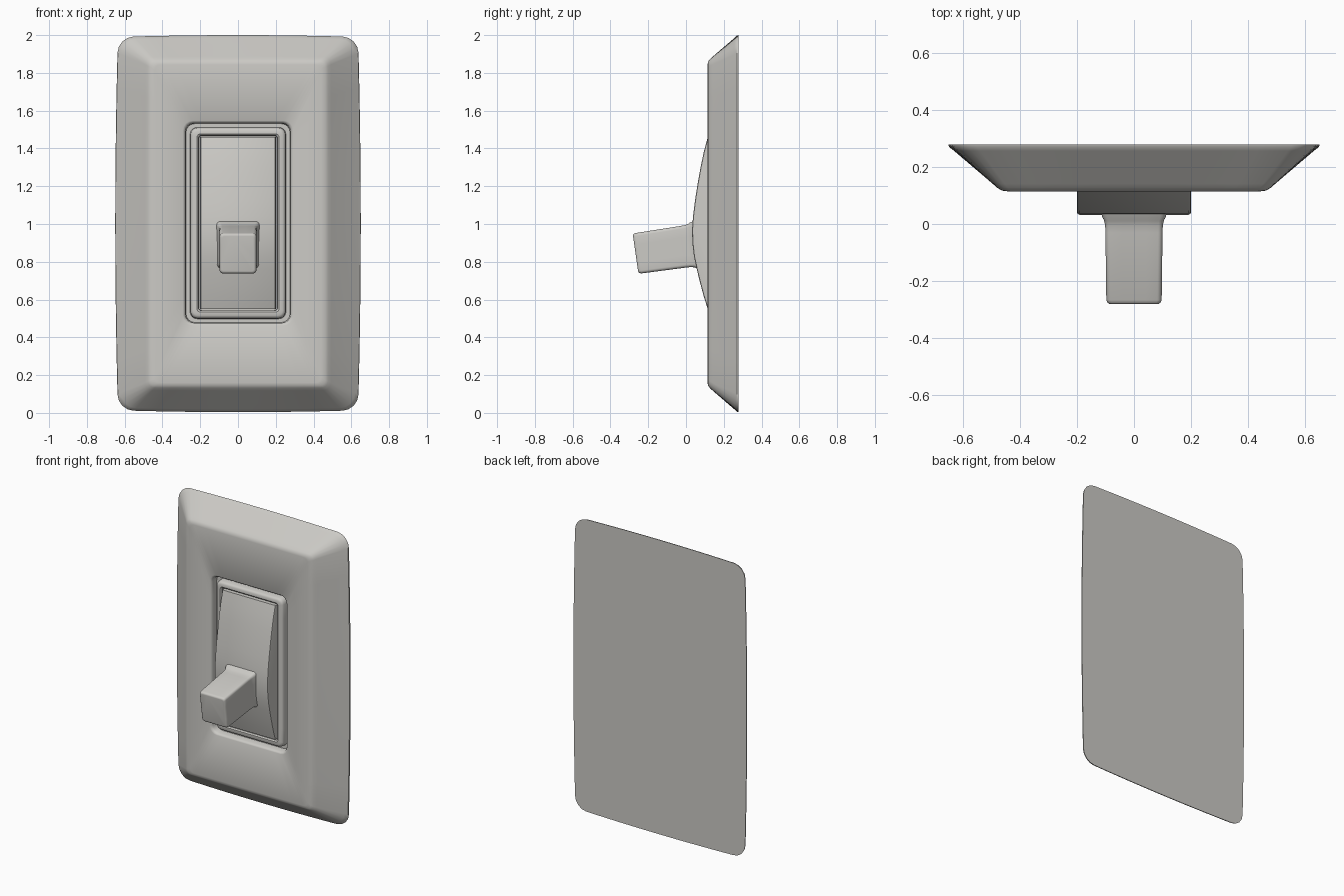
import bpy, bmesh, math
from mathutils import Vector

mat = bpy.data.materials.new("warm_light_grey")
mat.diffuse_color = (0.60, 0.59, 0.56, 1)


def outline(hx, hz, r, bx=0.0, bz=0.0, side=10, corner=4):
    """Rounded rectangle with slightly bulging sides, as 2D points."""
    pts = []
    for k, (sx, sz) in enumerate([(1, 1), (-1, 1), (-1, -1), (1, -1)]):
        arc = []
        for i in range(corner + 1):
            a = math.pi / 2 * (k + i / corner)
            arc.append(Vector((sx * (hx - r) + r * math.cos(a),
                               sz * (hz - r) + r * math.sin(a))))
        if pts:
            a, b = pts[-1], arc[0]
            pts += [a.lerp(b, i / side) for i in range(1, side)]
        pts += arc
    a, b = pts[-1], pts[0]
    pts += [a.lerp(b, i / side) for i in range(1, side)]
    return [(p.x * (1 - bx * (p.y / hz) ** 2), p.y * (1 - bz * (p.x / hx) ** 2)) for p in pts]


def finish(name, bm, angle=35):
    bmesh.ops.recalc_face_normals(bm, faces=bm.faces)
    me = bpy.data.meshes.new(name)
    bm.to_mesh(me)
    bm.free()
    ob = bpy.data.objects.new(name, me)
    bpy.context.collection.objects.link(ob)
    me.materials.append(mat)
    bpy.ops.object.select_all(action='DESELECT')
    ob.select_set(True)
    bpy.context.view_layer.objects.active = ob
    bpy.ops.object.shade_smooth_by_angle(angle=math.radians(angle))
    return ob


def loft(name, rings, angle=35):
    """Skin a list of equal-length point rings and cap both ends."""
    bm = bmesh.new()
    vs = [[bm.verts.new(p) for p in ring] for ring in rings]
    n = len(vs[0])
    for a, b in zip(vs, vs[1:]):
        for i in range(n):
            j = (i + 1) % n
            bm.faces.new((a[i], a[j], b[j], b[i]))
    bm.faces.new(vs[0])
    bm.faces.new(vs[-1])
    return finish(name, bm, angle)


# Wall plate: sloped border, flat front, groove and raised inner frame
# (half width, half height, centre z, corner radius, bulge x, bulge z, y)
plate = [
    (0.650, 0.998, 1.002, 0.085, 0.022, 0.010, 0.278),
    (0.648, 0.996, 1.002, 0.085, 0.022, 0.010, 0.270),
    (0.630, 0.983, 1.002, 0.080, 0.020, 0.009, 0.256),
    (0.495, 0.884, 1.002, 0.040, 0.005, 0.002, 0.141),
    (0.478, 0.870, 1.002, 0.035, 0.003, 0.001, 0.126),
    (0.462, 0.858, 1.002, 0.030, 0.000, 0.000, 0.117),
    (0.440, 0.842, 1.002, 0.030, 0.000, 0.000, 0.114),
    (0.292, 0.542, 1.005, 0.050, 0, 0, 0.114),
    (0.284, 0.535, 1.005, 0.048, 0, 0, 0.118),
    (0.278, 0.529, 1.005, 0.045, 0, 0, 0.128),
    (0.275, 0.526, 1.005, 0.045, 0, 0, 0.165),
    (0.254, 0.507, 1.005, 0.038, 0, 0, 0.165),
    (0.251, 0.504, 1.005, 0.036, 0, 0, 0.133),
    (0.246, 0.499, 1.005, 0.033, 0, 0, 0.124),
    (0.236, 0.490, 1.005, 0.028, 0, 0, 0.119),
    (0.217, 0.472, 1.005, 0.018, 0, 0, 0.119),
    (0.209, 0.464, 1.005, 0.015, 0, 0, 0.126),
    (0.207, 0.462, 1.005, 0.015, 0, 0, 0.180),
]
loft("wall_plate", [[(x, y, zc + z) for x, z in outline(hx, hz, r, bx, bz)]
                    for hx, hz, zc, r, bx, bz, y in plate])

# Rocker: curved side profile (y, z) swept across the width, edges softened
profile = [(0.115, 1.460), (0.095, 1.385), (0.077, 1.30), (0.061, 1.21),
           (0.047, 1.12), (0.037, 1.04), (0.032, 0.97), (0.034, 0.90),
           (0.042, 0.83), (0.056, 0.765), (0.073, 0.695), (0.093, 0.62),
           (0.115, 0.550)]
spans = [(-0.200, 0.010), (-0.197, 0.003), (-0.190, 0.0),
         (0.190, 0.0), (0.197, 0.003), (0.200, 0.010)]
loft("rocker", [[(x, y + d, z) for y, z in profile] + [(x, 0.185, 0.55), (x, 0.185, 1.46)]
                for x, d in spans], 40)

# Toggle lever: tilted block with a rounded tip and a flared root
root, tip = Vector((0, 0.045, 0.888)), Vector((0, -0.267, 0.843))
axis = (tip - root).normalized()
up = axis.cross(Vector((1, 0, 0))).normalized()
length = (tip - root).length
# (distance along lever, half width, half height, corner radius)
lever = [(-0.030, 0.118, 0.130, 0.020), (0.004, 0.112, 0.123, 0.020),
         (0.018, 0.105, 0.116, 0.018), (0.036, 0.101, 0.112, 0.016),
         (0.060, 0.100, 0.111, 0.016), (length - 0.016, 0.097, 0.108, 0.016),
         (length - 0.006, 0.094, 0.105, 0.016), (length - 0.001, 0.089, 0.100, 0.014),
         (length, 0.083, 0.094, 0.012)]
loft("toggle_lever", [[root + axis * t + Vector((x, 0, 0)) + up * z
                       for x, z in outline(hx, hz, r, side=4)]
                      for t, hx, hz, r in lever], 40)
